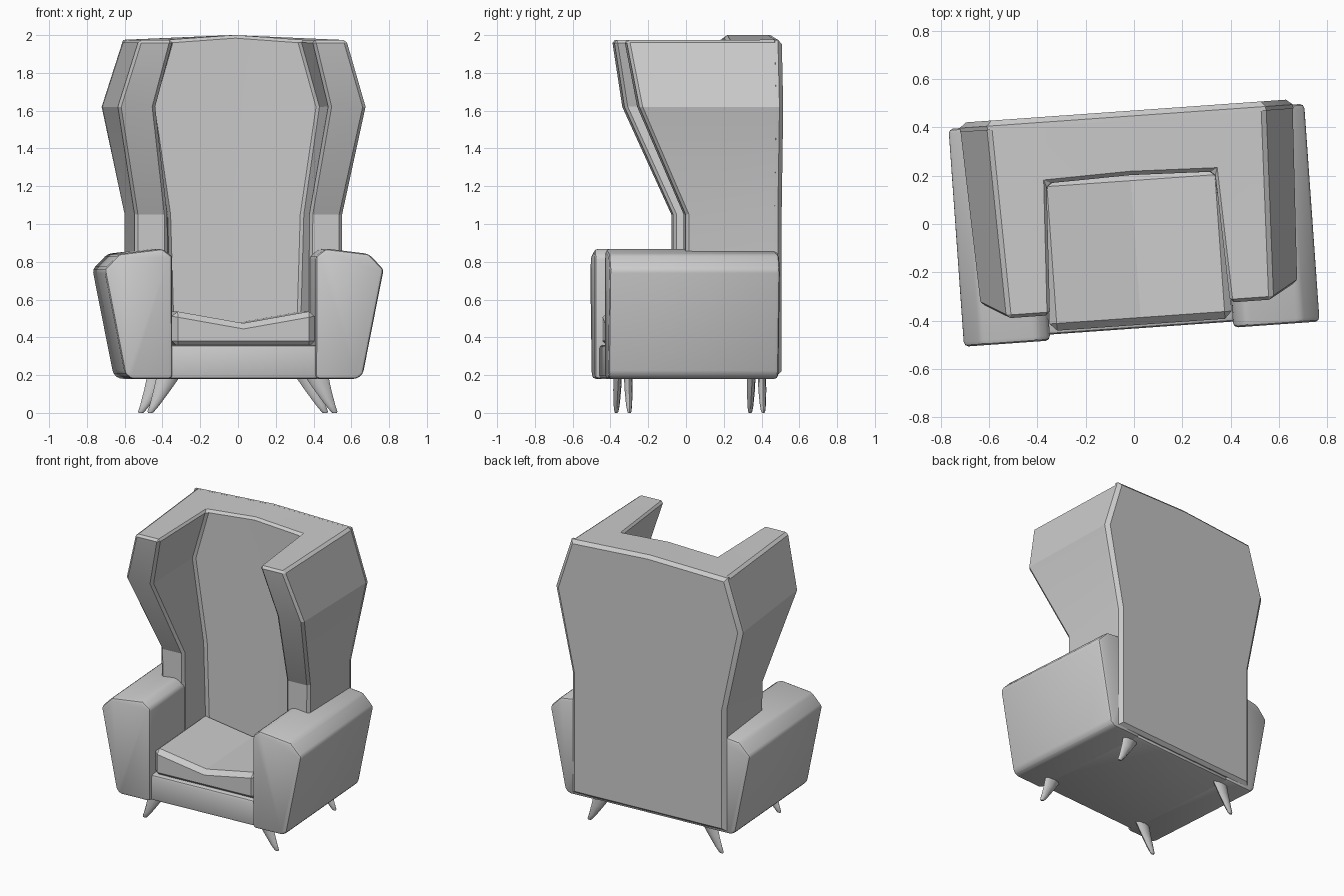
import bpy, bmesh, math

if "Cube" in bpy.data.objects:
    bpy.data.objects.remove(bpy.data.objects["Cube"])

TURN = math.radians(4.05)   # the whole chair is turned slightly about z


def finish(name, bm, bevel=0.0, segs=1, min_angle=25, smooth=30, mirror=""):
    """Bevel sharp edges, set shading, link the object, mirror it."""
    bmesh.ops.recalc_face_normals(bm, faces=bm.faces)
    if bevel:
        edges = [e for e in bm.edges if e.is_manifold
                 and e.calc_face_angle(0) > math.radians(min_angle)]
        bmesh.ops.bevel(bm, geom=edges, offset=bevel, segments=segs,
                        profile=0.5, affect='EDGES', clamp_overlap=True)
    me = bpy.data.meshes.new(name)
    bm.to_mesh(me)
    bm.free()
    me.shade_smooth()
    me.set_sharp_from_angle(angle=math.radians(smooth))
    ob = bpy.data.objects.new(name, me)
    ob.rotation_euler.z = TURN
    bpy.context.collection.objects.link(ob)
    if mirror:
        m = ob.modifiers.new("Mirror", 'MIRROR')
        m.use_axis = ("X" in mirror, False, False)
    return ob


def loft(rings, caps=None):
    """Skin closed rings of points; caps = face index lists for both ends."""
    bm = bmesh.new()
    vs = [[bm.verts.new(p) for p in r] for r in rings]
    n = len(rings[0])
    for a, b in zip(vs, vs[1:]):
        for i in range(n):
            j = (i + 1) % n
            bm.faces.new((a[i], a[j], b[j], b[i]))
    for ring in (vs[0], vs[-1]):
        for idx in caps or [range(n)]:
            bm.faces.new([ring[i] for i in idx])
    return bm


def extrude_y(profile, y0, y1):
    return loft([[(x, y, z) for x, z in profile] for y in (y0, y1)])


# Winged shell: U-shaped sections stacked in z
# z, outer back x, outer front x, inner front x, inner back x, wing front y, centre z
levels = [
    (0.20, .565, .545, .375, .335, -.04, 0.20),
    (1.05, .57, .55, .378, .360, -.04, 1.05),
    (1.62, .69, .657, .460, .444, -.293, 1.62),
    (1.975, .575, .55, .370, .345, -.355, 2.0),
]
REST, REAR = .193, .446
rings = []
for z, ob_, of, inf, inb, yf, zc in levels:
    left = [(-ob_, REAR, z), (-of, yf, z), (-inf, yf, z), (-inb, REST, z)]
    right = [(-x, y, h) for x, y, h in reversed(left)]
    rings.append(left + [(0, REST + .01, zc)] + right + [(0, REAR, zc)])
shell_caps = [(0, 1, 2, 3), (0, 3, 4, 9), (9, 4, 5, 8), (8, 5, 6, 7)]
finish("winged_backrest", loft(rings, shell_caps), bevel=.016, min_angle=40, smooth=20)

# Rear panel with a chamfered border
half = [(.57, .20), (.57, 1.05), (.692, 1.62), (.578, 1.975)]
inner = [(.545, .22), (.545, 1.05), (.664, 1.62), (.56, 1.953)]


def outline(pts, top, y):
    both = pts + [(0, top)] + [(-x, z) for x, z in reversed(pts)]
    return [(x, y, z) for x, z in both]


finish("rear_panel", loft([outline(half, 2.0, .43), outline(half, 2.0, .447),
                           outline(inner, 1.978, .469)]), smooth=20)

# Arms: flared profile extruded front to back
arm = [(.38, .18), (.60, .18), (.632, .205), (.742, .76), (.662, .842),
       (.435, .87), (.38, .83)]
finish("arm", extrude_y(arm, -.457, .447), bevel=.02, segs=2,
       min_angle=20, smooth=38, mirror="X")

# Seat base
base = [(-.41, .18), (.41, .18), (.41, .36), (-.41, .36)]
finish("seat_base", extrude_y(base, -.432, .44), bevel=.018, segs=2, smooth=40)

# Cushion with a shallow V-shaped top
cushion = [(-.378, .35), (.378, .35), (.378, .542), (0, .475), (-.378, .542)]
finish("seat_cushion", extrude_y(cushion, -.418, .21), bevel=.03,
       min_angle=40, smooth=20)

# Legs: splayed, flattened tapers
# z, centre x, x radius, y radius
leg = [(.19, .395, .062, .022), (.12, .427, .045, .021),
       (.04, .467, .026, .016), (.008, .486, .018, .011), (0, .489, .012, .007)]
for name, cy in (("front_leg", -.335), ("back_leg", .375)):
    rings = [[(cx + rx * math.cos(a), cy + ry * math.sin(a), z)
              for a in (math.tau * k / 8 for k in range(8))]
             for z, cx, rx, ry in leg]
    finish(name, loft(rings), smooth=50, mirror="X")
